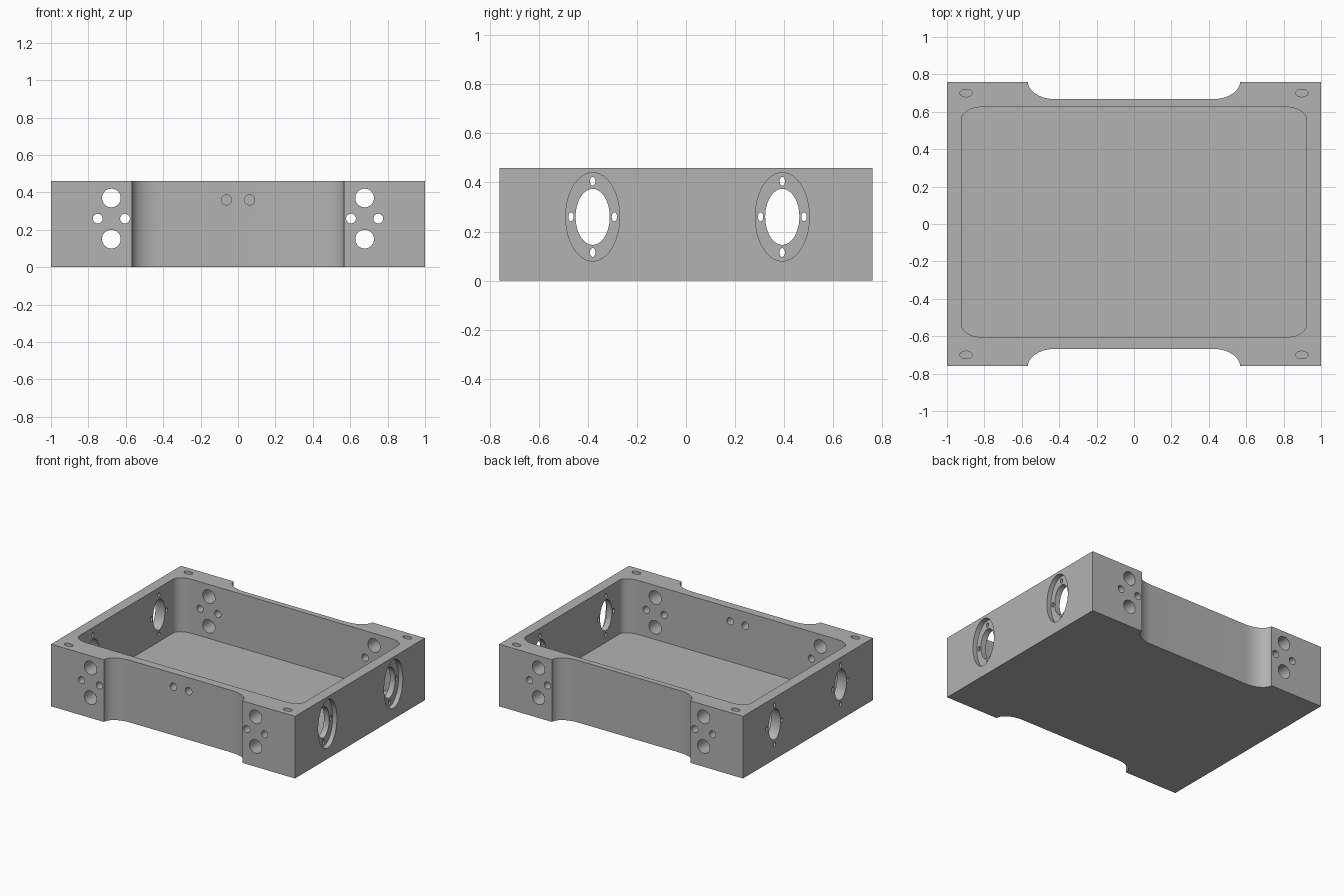
import bpy, bmesh, math
from mathutils import Matrix

cube = bpy.data.objects.get("Cube")
if cube:
    bpy.data.objects.remove(cube, do_unlink=True)

HEIGHT, FLOOR = 0.46, 0.06
HALF_X, HALF_Y = 1.0, 0.76
SQUASH = 0.61  # depth ratio of every rounded shape

grey = bpy.data.materials.new("machined grey")
grey.use_nodes = True
colour = (0.45, 0.45, 0.45, 1)
grey.diffuse_color = colour
grey.node_tree.nodes["Principled BSDF"].inputs["Base Color"].default_value = colour


def add_object(name, bm):
    bmesh.ops.recalc_face_normals(bm, faces=bm.faces)
    mesh = bpy.data.meshes.new(name)
    bm.to_mesh(mesh)
    bm.free()
    mesh.materials.append(grey)
    obj = bpy.data.objects.new(name, mesh)
    bpy.context.collection.objects.link(obj)
    return obj


def prism(name, outline, z0, z1):
    """Extrude a plan outline from z0 up to z1."""
    bm = bmesh.new()
    face = bm.faces.new([bm.verts.new((x, y, z0)) for x, y in outline])
    top = bmesh.ops.extrude_face_region(bm, geom=[face])["geom"]
    verts = [v for v in top if isinstance(v, bmesh.types.BMVert)]
    bmesh.ops.translate(bm, vec=(0, 0, z1 - z0), verts=verts)
    return add_object(name, bm)


def arc(cx, cy, rx, ry, start, end, steps=12):
    return [(cx + rx * math.cos(math.radians(start + (end - start) * i / steps)),
             cy + ry * math.sin(math.radians(start + (end - start) * i / steps)))
            for i in range(steps + 1)]


def hole(axis, centre, radius, length, sides=32):
    """Cylinder cutter along an axis, squashed in depth."""
    turn = {"x": Matrix.Rotation(math.pi / 2, 4, "Y"),
            "y": Matrix.Rotation(math.pi / 2, 4, "X"),
            "z": Matrix()}[axis]
    squash = Matrix() if axis == "y" else Matrix.Diagonal((1, SQUASH, 1, 1))
    bm = bmesh.new()
    bmesh.ops.create_cone(bm, cap_ends=True, segments=sides, radius1=radius,
                          radius2=radius, depth=length,
                          matrix=Matrix.Translation(centre) @ squash @ turn)
    return add_object("hole_cutter", bm)


def cut(target, cutter):
    cutter.hide_render = True
    mod = target.modifiers.new("cut", "BOOLEAN")
    mod.operation, mod.solver, mod.object = "DIFFERENCE", "EXACT", cutter
    bpy.context.view_layer.objects.active = target
    bpy.ops.object.modifier_apply(modifier=mod.name)
    bpy.data.objects.remove(cutter, do_unlink=True)


# Body outline with a round-ended notch in the front and the back
NOTCH_X, NOTCH_Y, R = 0.567, 0.667, 0.15
RY = HALF_Y - NOTCH_Y
front = [(-HALF_X, -HALF_Y)]
front += arc(-NOTCH_X + R, -HALF_Y, R, RY, 180, 90)
front += arc(NOTCH_X - R, -HALF_Y, R, RY, 90, 0)
front += [(HALF_X, -HALF_Y)]
back = [(-x, -y) for x, y in front]
body = prism("housing_body", front + back, 0, HEIGHT)

# Open cavity with rounded corners
CX, CY, CR = 0.922, 0.615, 0.11
corners = []
for sx, sy, start in ((1, 1, 0), (-1, 1, 90), (-1, -1, 180), (1, -1, 270)):
    corners += arc(sx * (CX - CR), 0.01 + sy * (CY - CR * SQUASH),
                   CR, CR * SQUASH, start, start + 90)
cut(body, prism("cavity_cutter", corners, FLOOR, HEIGHT + 0.1))

# Port groups through the front and back walls, with screw holes at the sides
MID_Z = 0.26
for side in (-1, 1):
    x = side * 0.677
    for s in (-1, 1):
        cut(body, hole("y", (x, 0, MID_Z + s * 0.11), 0.05, 2))
        cut(body, hole("y", (x + s * 0.073, 0, MID_Z), 0.026, 2))
    # Cable hole in the front wall only
    cut(body, hole("y", (side * 0.062, -0.63, 0.36), 0.027, 0.3))

# Oval openings through both ends, recessed on the left end only
for y in (-0.38, 0.392):
    cut(body, hole("x", (HALF_X + 0.015, y, MID_Z), 0.18, 0.1, 64))
    cut(body, hole("x", (0, y, MID_Z), 0.114, 3, 48))
    for i in range(4):
        a = i * math.pi / 2
        offset = 0.145
        cut(body, hole("x", (0, y + offset * SQUASH * math.cos(a),
                             MID_Z + offset * math.sin(a)), 0.018, 3, 24))

# Blind screw holes in the four corner posts
for sx in (-1, 1):
    for sy in (-1, 1):
        cut(body, hole("z", (sx * 0.897, sy * 0.70, HEIGHT), 0.033, 0.4))

# Smooth the curved walls and keep the edges sharp
bpy.ops.object.select_all(action="DESELECT")
body.select_set(True)
bpy.context.view_layer.objects.active = body
bpy.ops.object.shade_smooth_by_angle(angle=math.radians(30))
